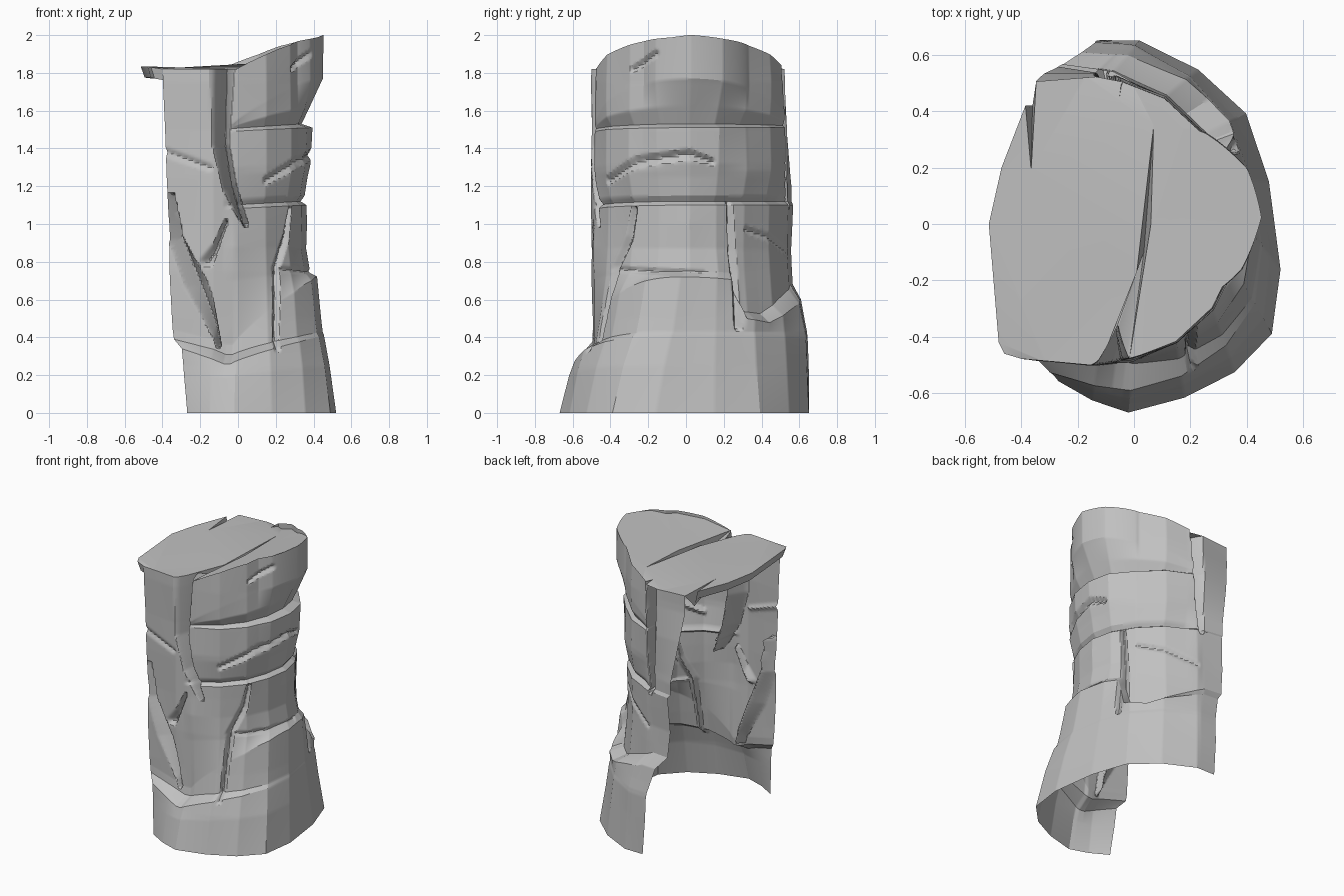
import bpy, bmesh, math, random
from mathutils import Vector

random.seed(4)
if "Cube" in bpy.data.objects:
    bpy.data.objects.remove(bpy.data.objects["Cube"])

stone = bpy.data.materials.new("grey stone")
stone.use_nodes = True
GREY = (0.53, 0.53, 0.53, 1)
stone.diffuse_color = GREY
stone.node_tree.nodes["Principled BSDF"].inputs["Base Color"].default_value = GREY

# Open plan outlines, running from the front edge around +x to the back edge
BODY = [(-.4, -.48), (-.13, -.5), (0, -.48), (.15, -.42), (.28, -.3), (.355, -.15),
        (.38, .02), (.35, .17), (.25, .32), (.11, .45), (-.08, .53), (-.27, .56)]
BASE = [(-.27, -.56), (-.15, -.63), (-.02, -.67), (.18, -.62), (.36, -.53), (.49, -.39),
        (.515, -.16), (.475, .15), (.395, .39), (.23, .55), (.02, .65), (-.12, .655)]
LAST = len(BODY) - 1

# Strata: heights (front, side, back), flare to base (front, side, back), push (ends, side)
ROWS = [
    (0, 0, 0, 1, 1, 1, 0, 0),
    (.19, .25, .25, .75, .75, .9, 0, 0),
    (.26, .41, .4, .6, .55, .88, 0, 0),
    (.31, .43, .43, .05, .5, .85, 0, 0),
    (.36, .72, .6, 0, .28, .55, 0, 0),
    (.7, .75, .68, 0, 0, .1, 0, 0),
    (.88, .87, .86, 0, 0, 0, .02, -.06),
    (1.08, 1.1, 1.1, 0, 0, .1, 0, -.05),
    (1.1, 1.12, 1.12, 0, 0, 0, -.05, -.13),
    (1.13, 1.15, 1.15, 0, 0, 0, -.02, -.07),
    (1.3, 1.32, 1.32, 0, 0, 0, .01, .02),
    (1.49, 1.51, 1.51, 0, 0, 0, 0, .03),
    (1.505, 1.53, 1.52, 0, 0, 0, -.02, -.12),
    (1.53, 1.77, 1.55, 0, 0, 0, 0, .19),
    (1.82, 2, 1.82, 0, 0, 0, -.02, .18)]

# Cracks: depth, then (outline position, height, half width)
CRACKS = [
    (.14, (1.4, 1.85, .085), (1.3, 1.42, .06), (1.65, 1.2, .05), (2.27, 1, .015)),
    (.08, (.08, 1.15, .012), (.15, .92, .03), (.6, .68, .05), (1.2, .36, .02)),
    (.04, (.85, .8, .03), (1.5, 1.01, .015)),
    (.015, (0, 1.38, .025), (.9, 1.3, .02)),
    (.03, (4.1, 1.08, .02), (3.9, .93, .03), (3.4, .77, .03), (3.35, .6, .025),
     (3.25, .34, .02)),
    (.012, (3.3, .76, .02), (6.5, .74, .02)),
    (.025, (3, 1.23, .025), (4.3, 1.33, .035), (6, 1.37, .03), (6.8, 1.33, .02)),
    (.035, (7.5, 1.1, .02), (7.6, .75, .03), (7.6, .45, .02)),
    (.015, (8.1, .97, .02), (9, .93, .025), (10, .85, .02)),
    (.15, (10, 1.85, .035), (10.1, 1.3, .025), (10.2, 1.1, .015)),
    (.02, (4.1, 1.82, .02), (5, 1.9, .025))]
PITCH = .18


def mix(a, b, f):
    return a + (b - a) * f


def along(points, t):
    i = min(int(t), len(points) - 2)
    return [mix(a, b, t - i) for a, b in zip(points[i], points[i + 1])]


def crack_depth(t, z):
    deepest = 0
    for depth, *path in CRACKS:
        for (t0, z0, w0), (t1, z1, w1) in zip(path, path[1:]):
            du, dz = (t1 - t0) * PITCH, z1 - z0
            u, v = (t - t0) * PITCH, z - z0
            f = max(0, min(1, (u * du + v * dz) / (du * du + dz * dz)))
            gap = math.hypot(u - f * du, v - f * dz) / mix(w0, w1, f)
            deepest = max(deepest, depth * (1 - gap))
    return deepest


# Weathering, spaced evenly up the height
BUMPS = [[random.uniform(-.006, .006) for _ in BODY] for _ in range(10)]


def weathering(t, z):
    row = along(BUMPS, z * 4)
    i = min(int(t), LAST - 1)
    return mix(row[i], row[i + 1], t - i)


def shell_point(t, r):
    zf, zs, zb, ff, fs, fb, pe, ps = along(ROWS, r)
    side = max(0, 1 - ((t - 6) / 4.2) ** 2)
    peak = max(0, 1 - ((t - 6.3) / 1.8) ** 2)
    front = t < 6
    z = mix(zf if front else zb, zs, side)
    flare = mix(ff if front else fb, fs, side)
    layered = max(0, min(1, (t - 1.4) / .5, (10.2 - t) / .5))
    # Behind the side plate the ledge drops towards the base
    dip = max(0, min(1, (t - 7.5) / .3, (10.3 - t) / 1.8)) * max(0, min(1, r - 3, 6 - r))
    z -= .2 * dip
    flare += .25 * dip * max(0, min(1, 5 - r))
    p = Vector(along(BODY, t)).lerp(Vector(along(BASE, t)), flare)
    p *= 1 + (pe * (1 - side) + ps * (peak if ps > 0 else side)) * layered
    # Ragged open edges
    p.x += .07 * max(0, 1 - t) * (1 - z / 1.8) * (1 - flare)
    p -= Vector((.08, .05)) * max(0, t - 10) * max(0, min(1, (z - 1.2) / .5))
    if 1 < r < 5:
        z += .08 * max(0, 1 - t / 1.5) * min(1, r - 1, 5 - r)
    p -= p.normalized() * (crack_depth(t, z) - weathering(t, z))
    if r == len(ROWS) - 1:
        z = 1.82 + .4 * max(0, p.x)
    return Vector((p.x, p.y, z))


# Row and column sampling: finer where the layers are tall
COLS = 24
ts = [i / COLS for i in range(LAST * COLS + 1)]
rs = []
for i in range(len(ROWS) - 1):
    n = max(2, round(max(b - a for a, b in zip(ROWS[i][:3], ROWS[i + 1][:3])) / .012))
    rs += [i + j / n for j in range(n)]
rs.append(len(ROWS) - 1)


def finish(bm, name):
    mesh = bpy.data.meshes.new(name)
    bm.to_mesh(mesh)
    bm.free()
    mesh.materials.append(stone)
    ob = bpy.data.objects.new(name, mesh)
    bpy.context.collection.objects.link(ob)
    bpy.ops.object.select_all(action="DESELECT")
    ob.select_set(True)
    bpy.context.view_layer.objects.active = ob
    bpy.ops.object.shade_smooth_by_angle(angle=math.radians(25))


# Layered cliff shell
bm = bmesh.new()
grid = [[bm.verts.new(shell_point(t, r)) for t in ts] for r in rs]
for low, high in zip(grid, grid[1:]):
    for i in range(len(ts) - 1):
        bm.faces.new((low[i], low[i + 1], high[i + 1], high[i]))
rim = [v.co.copy() for v in grid[-1]]
finish(bm, "cliff_shell")

# Top: overhanging left slab, sloping right cap and the cleft between them
bm = bmesh.new()
left = round(1.15 * COLS)
right = round(1.87 * COLS)
split = round(9.2 * COLS)
rim_v = [bm.verts.new(p) for p in rim]
end = bm.verts.new((.07, .35, 1.85))
left_lip = bm.verts.new((.01, -.17, 1.82))
right_lip = bm.verts.new((.06, 0, 1.84))
valley = bm.verts.new((.035, -.1, 1.72))
edge = [bm.verts.new(p) for p in
        ((-.365, .19, 1.825), (-.385, .42, 1.83), (-.47, .2, 1.83), (-.515, 0, 1.835),
         (-.48, -.42, 1.835), (-.46, -.46, 1.83))]
tops = [bm.faces.new(rim_v[:left + 1] + [left_lip, end] + rim_v[split:] + edge),
        bm.faces.new(rim_v[right:split + 1] + [end, right_lip])]
cleft = [end, left_lip] + rim_v[left:right + 1] + [right_lip, end]
for a, b in zip(cleft, cleft[1:]):
    bm.faces.new((a, b, valley))

# Rear notch floor and the thin lip under the slab edge
notch = bm.verts.new((-.36, .42, 1.72))
bm.faces.new((rim_v[-1], notch, edge[0]))
bm.faces.new((edge[0], notch, edge[1]))
lip = edge[1:] + [rim_v[0]]
under = [bm.verts.new((v.co.x * .96, v.co.y * .98, v.co.z - .06)) for v in lip]
for i in range(len(lip) - 1):
    bm.faces.new((lip[i], lip[i + 1], under[i + 1], under[i]))
bmesh.ops.triangulate(bm, faces=tops)
bmesh.ops.recalc_face_normals(bm, faces=bm.faces)
finish(bm, "cliff_top")
